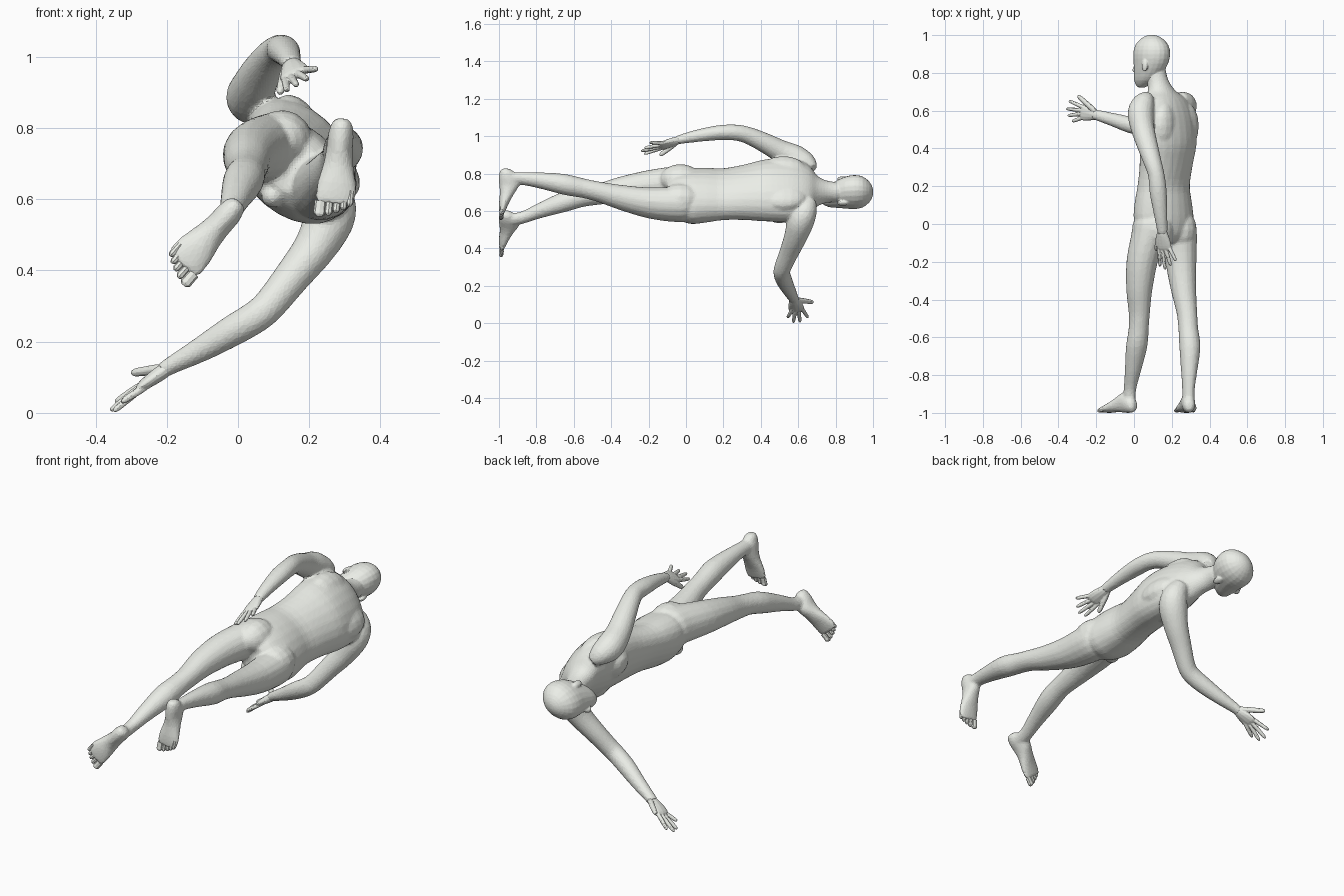
import bpy, bmesh, math
from mathutils import Vector

UP = Vector((0, 1, 0))          # head direction of the prone body
SKIN = bpy.data.materials.new("pale_grey")
SKIN.diffuse_color = (0.83, 0.85, 0.80, 1)


def lateral(deg):
    """Body's sideways direction for a given roll about the spine."""
    t = math.radians(deg)
    return Vector((math.cos(t), 0, -math.sin(t)))


def spline(rows, steps):
    """Catmull-Rom through rows of numbers."""
    out, n = [], len(rows)
    for i in range(n - 1):
        p = [rows[max(i - 1, 0)], rows[i], rows[i + 1], rows[min(i + 2, n - 1)]]
        for s in range(steps):
            u = s / steps
            out.append([0.5 * (2 * b + (c - a) * u + (2 * a - 5 * b + 4 * c - d) * u * u
                               + (3 * b - a - 3 * c + d) * u ** 3) for a, b, c, d in zip(*p)])
    return out + [list(rows[-1])]


def loft(name, rows, axis=None, steps=3, sides=16, side=None):
    """Rows: x, y, z, half width, half depth, roll. Closed elliptical tube."""
    rows = [tuple(r) + (0,) * (6 - len(r)) for r in rows]
    pts = spline(rows, steps)
    bm, rings = bmesh.new(), []
    for i, (x, y, z, a, b, roll) in enumerate(pts):
        c = Vector((x, y, z))
        t = axis or (Vector(pts[min(i + 1, len(pts) - 1)][:3]) - Vector(pts[max(i - 1, 0)][:3])).normalized()
        l = side or lateral(roll)
        l = (l - t * l.dot(t)).normalized()
        d = l.cross(t)
        rings.append([bm.verts.new(c + l * max(a, .002) * math.cos(k * math.tau / sides)
                                   + d * max(b, .002) * math.sin(k * math.tau / sides))
                      for k in range(sides)])
    for r, q in zip(rings, rings[1:]):
        for k in range(sides):
            j = (k + 1) % sides
            bm.faces.new((r[k], r[j], q[j], q[k]))
    bm.faces.new(rings[0])
    bm.faces.new(rings[-1])
    bmesh.ops.recalc_face_normals(bm, faces=bm.faces)
    me = bpy.data.meshes.new(name)
    bm.to_mesh(me)
    bm.free()
    me.materials.append(SKIN)
    ob = bpy.data.objects.new(name, me)
    bpy.context.collection.objects.link(ob)
    return ob


def blob(name, origin, roll, offset, radii):
    """Ellipsoid placed by (sideways, along spine, towards the back)."""
    l = lateral(roll)
    n = UP.cross(l) * -1
    c = Vector(origin) + l * offset[0] + UP * offset[1] + n * offset[2]
    rows = []
    for k in range(9):
        a = math.pi * (k / 8 - .5)
        rows.append((*(c + UP * radii[1] * math.sin(a)), radii[0] * math.cos(a), radii[2] * math.cos(a), roll))
    return loft(name, rows, UP, 1, 14)


def fuse(name, parts, voxel, smooth, ratio):
    """Blend overlapping parts into one faceted skin."""
    bpy.ops.object.select_all(action='DESELECT')
    for p in parts:
        p.select_set(True)
    bpy.context.view_layer.objects.active = parts[0]
    bpy.ops.object.join()
    ob = parts[0]
    ob.name = name
    m = ob.modifiers.new("blend", 'REMESH')
    m.mode, m.voxel_size = 'VOXEL', voxel
    m = ob.modifiers.new("soften", 'SMOOTH')
    m.factor, m.iterations = .5, smooth
    ob.modifiers.new("facets", 'DECIMATE').ratio = ratio


# Torso from crotch to neck
body = [loft("torso", [
    (.16, -.10, .685, .07, .07, 38), (.16, -.06, .685, .14, .105, 38),
    (.157, .02, .68, .178, .125, 40), (.155, .11, .685, .174, .12, 42),
    (.157, .2, .69, .164, .108, 45), (.17, .31, .70, .169, .115, 49),
    (.18, .42, .71, .186, .125, 52), (.178, .52, .713, .193, .12, 53),
    (.175, .60, .713, .185, .105, 54), (.168, .66, .71, .15, .085, 55),
    (.147, .705, .706, .086, .067, 55), (.125, .76, .703, .058, .058, 55),
    (.112, .82, .70, .054, .056, 55)], UP, 3, 24)]
for s, tag in ((-1, "left"), (1, "right")):
    body += [
        blob(f"{tag}_buttock", (.157, -.03, .68), 40, (s * .08, 0, .05), (.085, .11, .08)),
        blob(f"{tag}_chest_muscle", (.177, .50, .713), 53, (s * .078, 0, -.06), (.092, .085, .062)),
        blob(f"{tag}_shoulder_blade", (.177, .52, .713), 53, (s * .095, 0, .058), (.08, .12, .052))]
body.append(blob("groin", (.157, -.055, .68), 40, (0, 0, -.092), (.033, .042, .034)))

# Legs
body.append(loft("left_leg", [
    (.11, .09, .735, .05, .05, 40), (.088, .02, .745, .085, .09, 40), (.08, -.05, .745, .091, .098, 40),
    (.043, -.2, .735, .082, .086, 40), (.028, -.35, .715, .068, .071, 40),
    (.028, -.47, .69, .055, .059, 40), (.025, -.55, .675, .053, .054, 40),
    (.014, -.65, .65, .057, .057, 40), (-.006, -.78, .604, .042, .045, 40),
    (-.022, -.88, .563, .031, .036, 40), (-.026, -.95, .552, .032, .038, 40)], UP))
body.append(loft("right_leg", [
    (.215, .09, .645, .05, .05, 40), (.232, .02, .638, .085, .09, 40), (.24, -.05, .635, .091, .098, 40),
    (.248, -.2, .643, .08, .086, 40), (.262, -.35, .672, .066, .07, 40),
    (.28, -.47, .703, .054, .057, 40), (.287, -.55, .722, .052, .054, 40),
    (.296, -.65, .742, .056, .057, 40), (.292, -.78, .763, .042, .045, 40),
    (.288, -.88, .773, .031, .036, 40), (.288, -.95, .772, .032, .038, 40)], UP))


# Feet: built from heel towards the toes, sole on y = -1
def foot(tag, heel, toe, inner):
    h = Vector((heel[0], -1, heel[1]))
    f = (Vector((toe[0], -1, toe[1])) - h).normalized()
    r = f.cross(UP)
    def row(u, s, w, lo, hi):
        return (*(h + f * u + r * s * inner + UP * (lo + hi) / 2), w, (hi - lo) / 2)
    body.append(loft(f"{tag}_foot", [
        row(0, 0, .014, .02, .05), row(.012, 0, .029, .004, .075), row(.05, 0, .037, -.002, .10),
        row(.085, 0, .037, .0, .112), row(.13, -.002, .043, .004, .085),
        row(.18, -.003, .055, 0, .056), row(.22, -.003, .058, 0, .038),
        row(.243, -.002, .05, .003, .028)], f, 2, 14, r))
    for i, (s, w, end) in enumerate(((.037, .0165, .281), (.012, .011, .275), (-.009, .0105, .266),
                                     (-.028, .010, .256), (-.045, .0095, .244))):
        loft(f"{tag}_toe_{i + 1}", [
            row(end - .045, s, w, .006, .028), row(end - .02, s, w, .003, .024),
            row(end - .008, s, w, .001, .023), row(end, s, w * .4, .006, .014)], f, 2, 8, r)


foot("left", (.004, .594), (-.182, .382), 1)
foot("right", (.294, .827), (.265, .555), -1)

# Arms, shoulder to wrist
body.append(loft("left_arm", [
    (.08, .675, .825, .03, .03), (.055, .648, .855, .057, .052), (.036, .59, .883, .070, .068),
    (.045, .51, .918, .063, .061), (.07, .42, .965, .056, .053), (.098, .33, 1.005, .048, .046),
    (.118, .26, 1.02, .044, .043), (.128, .17, 1.018, .046, .04), (.14, .06, 1.002, .037, .033),
    (.15, -.03, .983, .029, .025), (.152, -.05, .977, .027, .022)]))
body.append(loft("right_arm", [
    (.24, .66, .66, .04, .04, 90), (.262, .637, .60, .065, .066, 90), (.254, .612, .54, .070, .073, 90),
    (.214, .586, .462, .059, .063, 90), (.15, .552, .38, .051, .053, 90), (.09, .52, .305, .047, .046, 90),
    (.05, .512, .27, .046, .045, 90), (-.02, .525, .228, .044, .044, 90),
    (-.11, .552, .175, .035, .036, 90), (-.19, .575, .132, .025, .029, 90),
    (-.21, .58, .118, .024, .029, 90)]))
fuse("body", body, .0075, 8, .22)

# Head with face features
HEAD, ROLL = Vector((.092, 0, .70)), 55
BACK = Vector((.82, 0, .57))
head = [loft("head", [(*(HEAD - BACK * f + UP * y), a, b, ROLL) for y, f, a, b in (
    (.722, .062, .012, .014), (.73, .06, .028, .03), (.76, .04, .052, .062), (.80, .02, .066, .082),
    (.85, .003, .078, .098), (.90, -.002, .084, .105), (.945, -.003, .076, .095),
    (.98, -.003, .052, .063), (.997, -.003, .024, .03), (1.001, -.003, .006, .006))], UP, 2, 20)]
head.append(loft("nose", [(*(HEAD - BACK * f + UP * y), a, b, ROLL) for y, f, a, b in (
    (.800, .09, .007, .007), (.807, .100, .018, .017), (.82, .102, .014, .019),
    (.85, .093, .009, .013), (.87, .088, .007, .009))], UP, 2, 8))
head.append(blob("lips", HEAD, ROLL, (0, .778, -.09), (.024, .011, .013)))
head.append(loft("neck", [(.128, .74, .703, .056, .056, 55), (.108, .85, .70, .05, .055, 55)], UP))
for s, tag in ((-1, "left"), (1, "right")):
    head.append(blob(f"{tag}_ear", HEAD, ROLL, (s * .080, .838, .012), (.011, .032, .018)))
fuse("head", head, .005, 3, .22)


# Hands: palm plus tapering fingers from knuckle to tip
def hand(tag, wrist, knuckle, across, fingers):
    w, k, s = Vector(wrist), Vector(knuckle), Vector(across).normalized()
    parts = [loft(f"{tag}_palm", [(*(w + (k - w) * u), a, b) for u, a, b in (
        (-.15, .022, .018), (.2, .030, .021), (.6, .040, .019), (.95, .043, .015), (1.1, .035, .009))],
        None, 2, 12, s)]
    for name, base, tip in fingers:
        p, q = Vector(base), Vector(tip)
        fat = 1.4 if name == "thumb" else 1.05
        parts.append(loft(f"{tag}_{name}", [(*p.lerp(q, u), rad * fat, rad * fat) for u, rad in (
            (-.2, .009), (.2, .0105), (.55, .0098), (.88, .0085), (1, .004))], None, 2, 8, s))
    fuse(f"{tag}_hand", parts, .003, 3, .15)


hand("left", (.151, -.04, .979), (.16, -.13, .95), (.055, .02, .03), (
    ("thumb", (.133, -.055, .962), (.117, -.14, .897)),
    ("index_finger", (.132, -.135, .935), (.138, -.225, .905)),
    ("middle_finger", (.150, -.14, .943), (.165, -.241, .92)),
    ("ring_finger", (.168, -.135, .953), (.195, -.222, .937)),
    ("little_finger", (.184, -.12, .963), (.222, -.195, .966))))
hand("right", (-.197, .577, .126), (-.272, .592, .074), (0, 1, 0), (
    ("thumb", (-.215, .605, .124), (-.298, .68, .112)),
    ("index_finger", (-.272, .62, .078), (-.345, .652, .03)),
    ("middle_finger", (-.277, .602, .07), (-.358, .61, .006)),
    ("ring_finger", (-.274, .584, .068), (-.35, .574, .004)),
    ("little_finger", (-.265, .566, .07), (-.328, .543, .03))))
